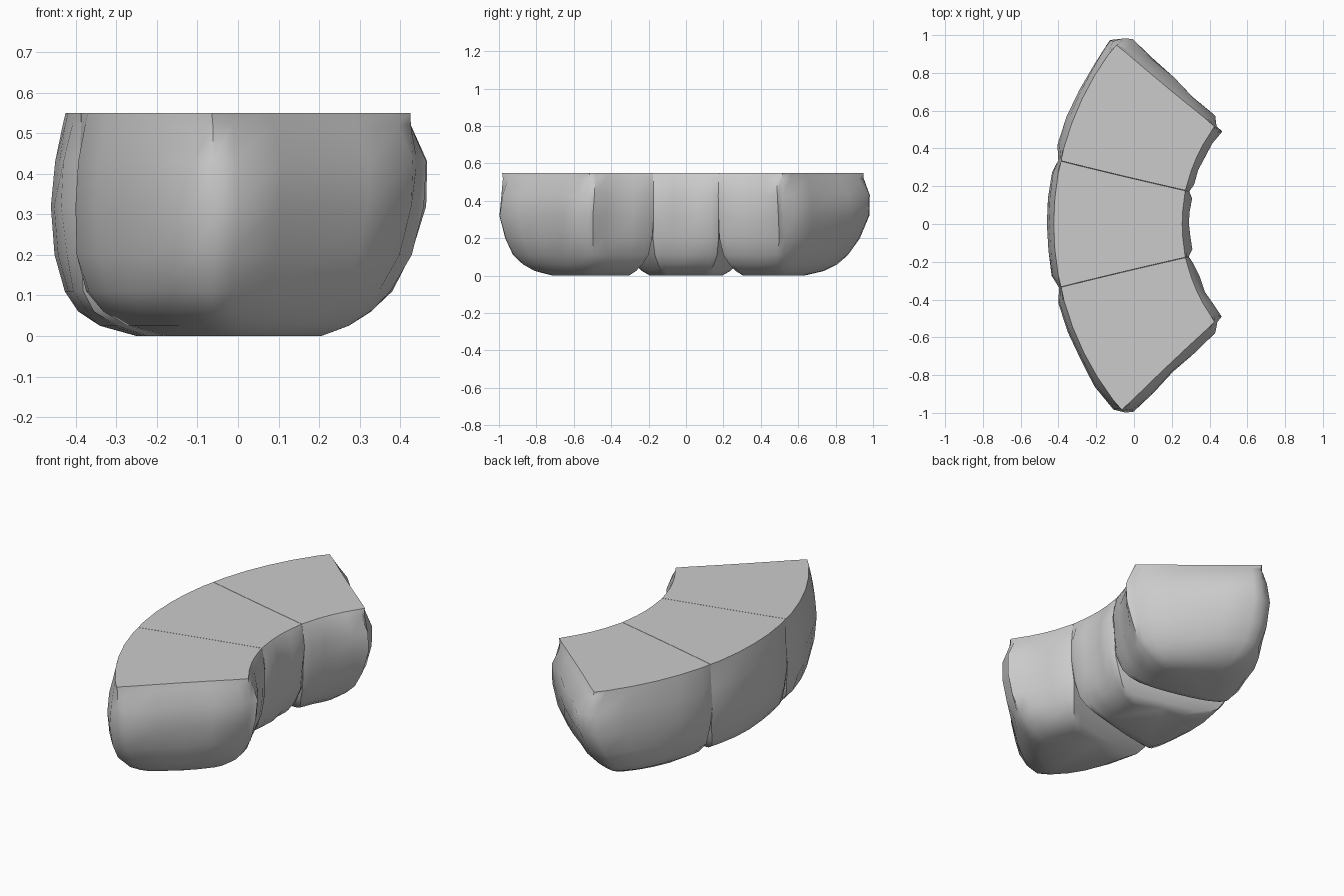
import bpy, bmesh, math
from mathutils import Vector, noise

cube = bpy.data.objects.get("Cube")
if cube:
    bpy.data.objects.remove(cube)

stone = bpy.data.materials.new("grey stone")
stone.use_nodes = True
stone.diffuse_color = (0.6, 0.6, 0.6, 1)
stone.node_tree.nodes["Principled BSDF"].inputs["Base Color"].default_value = stone.diffuse_color

# Plan: an arc about ARC_X, cut into three wedge stones
ARC_X, R_IN, R_OUT = 1.11, 0.815, 1.57
SEAM = (11.9, 12.6)     # cut angle at the inner and outer radius
END = (40.2, 41.8)
STEPS = (-1, -0.8, -0.4, 0, 0.4, 0.8, 1)
WIDEST = 0.39           # height where the end stones reach furthest out

# Stone profile: height, then inset of outer, inner, end and seam sides,
# corner cut, and rounding of the corners in plan
PROFILE = [
    (0.00, 0.21, 0.20, 0.17, 0.085, 0.0, 0.6),
    (0.025, 0.12, 0.13, 0.115, 0.06, 0.0, 0.55),
    (0.06, 0.065, 0.085, 0.08, 0.035, 0.005, 0.45),
    (0.11, 0.03, 0.05, 0.045, 0.012, 0.015, 0.3),
    (0.20, 0.01, 0.02, 0.015, 0.0, 0.03, 0.12),
    (0.32, 0.0, 0.005, 0.0, 0.0, 0.035, 0.0),
    (0.43, 0.01, 0.0, 0.003, 0.0, 0.035, 0.0),
    (0.52, 0.028, 0.025, 0.035, 0.0, 0.015, 0.0),
    (0.55, 0.035, 0.04, 0.045, 0.001, 0.003, 0.0),
]


def perimeter():
    """Points around a square, from -1 to 1 both ways."""
    s = STEPS[:-1]
    return ([(a, -1) for a in s] + [(1, b) for b in s]
            + [(-a, 1) for a in s] + [(-1, -b) for b in s])


def cut_angle(cut, r):
    t = (r - R_IN) / (R_OUT - R_IN)
    return math.radians(cut[0] + (cut[1] - cut[0]) * t)


def wedge_stone(name, low, high, end_side, slump=0):
    """low/high are (sign, cut) pairs; end_side is -1, 0 or 1 for the free end;
    slump draws the end's outer corner in above and below its widest height."""
    bm = bmesh.new()
    rings = []
    for z, outer, inner, end, seam, corner, rounding in PROFILE:
        ring = []
        rough = 0.014 if 0 < z < 0.5 else 0
        for a, b in perimeter():
            # Free ends are rounded fully, seam sides only a little
            bend = rounding if a * end_side > 0 else rounding * 0.35
            pa = a * (1 + bend * (math.sqrt(1 - b * b / 2) - 1))
            pb = b * (1 + bend * (math.sqrt(1 - a * a / 2) - 1))
            across = (pb + 1) / 2
            r = R_IN + inner + (R_OUT - outer - R_IN - inner) * across
            tip = end + slump * across * abs(z - WIDEST) / 0.19
            lo = low[0] * cut_angle(low[1], r) + (tip if end_side < 0 else seam) / r
            hi = high[0] * cut_angle(high[1], r) - (tip if end_side > 0 else seam) / r
            theta = lo + (hi - lo) * (pa + 1) / 2
            if abs(a) == 1 and abs(b) == 1:
                # Stones stay pressed together along the seams
                if a == end_side:
                    r -= b * corner
                    theta -= a * corner / r
                else:
                    r -= b * corner * 0.6
            # Uneven hewn surface on the exposed sides
            n = noise.noise(Vector((r, theta * 1.4, z)) * 7) * rough
            if abs(b) == 1:
                r += n
            if a == end_side:
                theta += n / r
            ring.append(bm.verts.new((ARC_X - r * math.cos(theta), r * math.sin(theta), z)))
        rings.append(ring)
    for below, above in zip(rings, rings[1:]):
        for i in range(len(below)):
            j = (i + 1) % len(below)
            bm.faces.new((below[i], below[j], above[j], above[i]))
    bm.faces.new(rings[0])
    bm.faces.new(rings[-1])
    bmesh.ops.recalc_face_normals(bm, faces=bm.faces)
    mesh = bpy.data.meshes.new(name)
    bm.to_mesh(mesh)
    bm.free()
    mesh.materials.append(stone)
    obj = bpy.data.objects.new(name, mesh)
    bpy.context.collection.objects.link(obj)
    return obj


stones = [
    wedge_stone("front_stone", (-1, END), (-1, SEAM), -1),
    wedge_stone("middle_stone", (-1, SEAM), (1, SEAM), 0),
    wedge_stone("back_stone", (1, SEAM), (1, END), 1, slump=0.055),
]

# Smooth sides with a crisp edge round the flat top
bpy.ops.object.select_all(action="DESELECT")
for obj in stones:
    obj.select_set(True)
bpy.context.view_layer.objects.active = stones[0]
bpy.ops.object.shade_smooth_by_angle(angle=math.radians(45))
